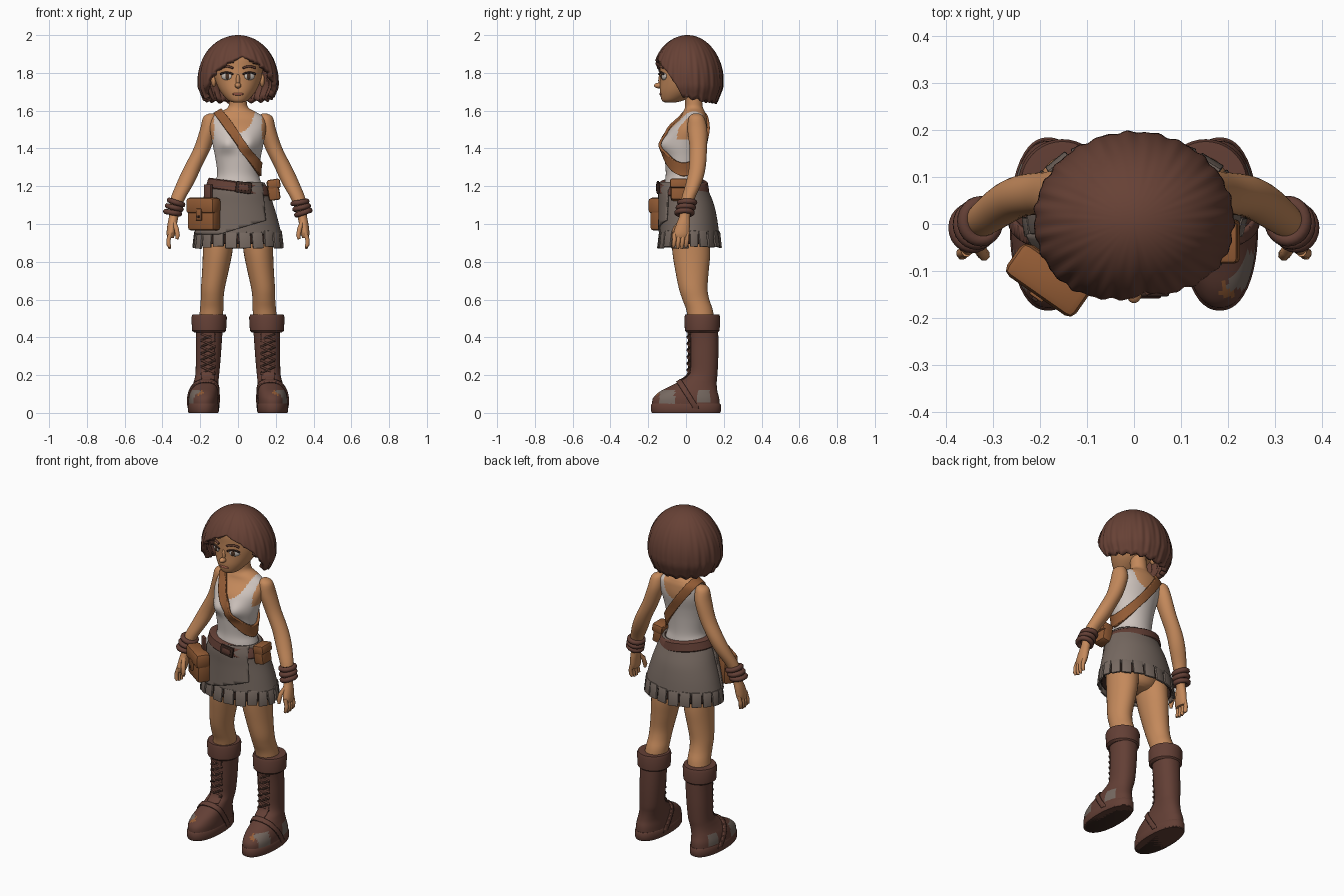
import bpy, bmesh, random
from math import sin, cos, pi, radians, sqrt, atan2, exp, copysign
from mathutils import Vector, Matrix

random.seed(4)
if "Cube" in bpy.data.objects:
    bpy.data.objects.remove(bpy.data.objects["Cube"], do_unlink=True)


def material(name, *rgb):
    m = bpy.data.materials.new(name)
    m.use_nodes = True
    m.diffuse_color = (*rgb, 1)
    bsdf = next(n for n in m.node_tree.nodes if n.type == 'BSDF_PRINCIPLED')
    bsdf.inputs["Base Color"].default_value = (*rgb, 1)
    bsdf.inputs["Roughness"].default_value = 0.8
    return m


SKIN = material("skin", .55, .25, .105)
HAIR = material("hair_brown", .135, .053, .036)
BOOT = material("boot_leather", .125, .05, .036)
TAN = material("tan_leather", .29, .105, .035)
SHIRT = material("shirt_white", .62, .55, .51)
GREY = material("skirt_grey", .18, .14, .118)
DARK = material("dark_brown", .045, .022, .016)
LIP = material("lip", .38, .12, .075)
EYE = material("eye_white", .55, .5, .46)
IRIS = material("iris", .07, .035, .02)


def smooth(ob, angle=40):
    bpy.ops.object.select_all(action='DESELECT')
    ob.select_set(True)
    bpy.context.view_layer.objects.active = ob
    bpy.ops.object.shade_smooth_by_angle(angle=radians(angle))


def make(bm, name, *mats, angle=40):
    me = bpy.data.meshes.new(name)
    bm.to_mesh(me)
    bm.free()
    ob = bpy.data.objects.new(name, me)
    bpy.context.collection.objects.link(ob)
    for m in mats:
        me.materials.append(m)
    smooth(ob, angle)
    return ob


def solidify(ob, thickness, offset):
    mod = ob.modifiers.new("thickness", 'SOLIDIFY')
    mod.thickness, mod.offset = thickness, offset
    return ob


def grid_faces(bm, rows):
    for lo, hi in zip(rows, rows[1:]):
        for j in range(len(lo)):
            k = (j + 1) % len(lo)
            bm.faces.new((lo[j], lo[k], hi[k], hi[j]))


def loft(name, rings, *mats, side=1, n=32, sub=4, cap=True, sq=1.0, tilt=0, shape=None):
    """Skin over oval rings (z, x, y, rx, ry), listed bottom to top."""
    rings = sorted(rings)
    pts = []
    for i in range(len(rings) - 1):
        quad = [rings[max(i - 1, 0)], rings[i], rings[i + 1], rings[min(i + 2, len(rings) - 1)]]
        for k in range(sub):
            t = k / sub
            pts.append([b + .5 * t * (c - a + t * (2*a - 5*b + 4*c - d + t * (3*(b - c) + d - a)))
                        for a, b, c, d in zip(*quad)])
    pts.append(rings[-1])
    bm = bmesh.new()
    rows = []
    for z, x, y, rx, ry in pts:
        row = []
        for j in range(n):
            a = 2 * pi * j / n
            co = Vector((side * x + rx * copysign(abs(sin(a)) ** sq, sin(a)),
                         y - ry * copysign(abs(cos(a)) ** sq, cos(a)), z))
            co.z += tilt * co.x
            row.append(bm.verts.new(shape(co) if shape else co))
        rows.append(row)
    grid_faces(bm, rows)
    if cap:
        bm.faces.new(rows[0][::-1])
        bm.faces.new(rows[-1])
    return make(bm, name, *mats)


def slice_copy(src, name, mat, planes, thickness):
    """Raised copy of the part of a surface lying inside some planes."""
    bm = bmesh.new()
    bm.from_mesh(src.data)
    for co, no in planes:
        bmesh.ops.bisect_plane(bm, geom=bm.verts[:] + bm.edges[:] + bm.faces[:],
                               plane_co=co, plane_no=no, clear_outer=True)
    for f in bm.faces:
        f.material_index = 0
    return solidify(make(bm, name, mat), thickness, 1)


def band(src, name, mat, co, no, half, thickness):
    co, no = Vector(co), Vector(no).normalized()
    return slice_copy(src, name, mat, [(co + no * half, no), (co - no * half, -no)], thickness)


def box(name, loc, size, mat, rot=(0, 0, 0), bevel=.006):
    bm = bmesh.new()
    bmesh.ops.create_cube(bm, size=1)
    bmesh.ops.scale(bm, vec=size, verts=bm.verts)
    bmesh.ops.bevel(bm, geom=bm.edges[:], offset=bevel, segments=2, affect='EDGES', profile=.5)
    ob = make(bm, name, mat)
    ob.location, ob.rotation_euler = loc, rot
    return ob


def ball(name, loc, radii, mat, turn=0):
    bm = bmesh.new()
    bmesh.ops.create_uvsphere(bm, u_segments=24, v_segments=14, radius=1)
    bmesh.ops.scale(bm, vec=radii, verts=bm.verts)
    ob = make(bm, name, mat, angle=60)
    ob.location, ob.rotation_euler = loc, (0, 0, turn)
    return ob


def tube(name, pts, r, mat, taper=1.0, closed=False):
    cu = bpy.data.curves.new(name, 'CURVE')
    cu.dimensions, cu.bevel_depth, cu.bevel_resolution, cu.use_fill_caps = '3D', r, 2, True
    sp = cu.splines.new('POLY')
    sp.points.add(len(pts) - 1)
    sp.use_cyclic_u = closed
    for p, co in zip(sp.points, pts):
        p.co = (*co, 1)
    sp.points[-1].radius = taper
    cu.materials.append(mat)
    ob = bpy.data.objects.new(name, cu)
    bpy.context.collection.objects.link(ob)
    bpy.ops.object.select_all(action='DESELECT')
    ob.select_set(True)
    bpy.context.view_layer.objects.active = ob
    bpy.ops.object.convert(target='MESH')
    smooth(bpy.context.view_layer.objects.active, 60)


# Torso and neck, with the tank top coloured by its neckline and armholes
def bust(co):
    if co.y < 0:
        co.y -= .028 * exp(-((abs(co.x) - .06) / .045) ** 2 - ((co.z - 1.425) / .045) ** 2)
    return co


torso = loft("torso", [(1.15, 0, -.01, .145, .11), (1.22, 0, -.012, .122, .1), (1.27, 0, -.012, .11, .095),
                       (1.35, 0, -.012, .12, .1), (1.42, 0, -.008, .134, .105), (1.5, 0, .012, .148, .1),
                       (1.56, 0, .038, .14, .072), (1.59, 0, .042, .1, .06), (1.615, 0, .042, .056, .048),
                       (1.65, 0, .04, .046, .045), (1.72, 0, .03, .046, .045)],
             SHIRT, SKIN, n=112, sub=9, shape=bust)
for f in torso.data.polygons:
    x, z = abs(f.center.x), f.center.z
    f.material_index = int(z > 1.485 + .11 * (x / .09) ** 3 or (x > .127 and z > 1.45))
band(torso, "shoulder_strap", TAN, (0, 0, 1.447), (1.39, 0, 1), .023, .014)

# Head and face
loft("head", [(1.643, 0, -.085, .02, .025), (1.655, 0, -.07, .052, .058), (1.7, 0, -.035, .092, .103),
              (1.76, 0, -.012, .12, .125), (1.82, 0, 0, .13, .138), (1.9, 0, 0, .125, .135),
              (1.95, 0, 0, .07, .08)], SKIN, n=48, sub=6)
ball("nose", (0, -.145, 1.733), (.017, .024, .015), SKIN)
ball("nose_bridge", (0, -.133, 1.76), (.011, .014, .035), SKIN)
ball("mouth", (0, -.132, 1.688), (.029, .009, .008), LIP)
for s in (1, -1):
    turn = s * .42
    ball("eye", (s * .06, -.118, 1.782), (.031, .011, .02), EYE, turn)
    ball("iris", (s * .057, -.125, 1.782), (.015, .007, .017), IRIS, turn)
    arc = [(s * (.06 + .034 * k / 3), -.131 + .012 * k / 3, 1.802 - .009 * (k / 3) ** 2) for k in range(-3, 4)]
    tube("upper_lash", arc, .005, DARK)
    tube("eyebrow", [(x, y - .004, z + .032) for x, y, z in arc], .006, HAIR)
    ball("ear", (s * .128, .01, 1.76), (.014, .025, .035), SKIN)


# Bobbed hair: columns fall from the crown to a hem that rises over the face
def hem(a):
    keys = [(0, 1.89), (.45, 1.855), (.85, 1.8), (1.1, 1.73), (1.3, 1.67), (2, 1.65), (3.2, 1.64)]
    for (a0, z0), (a1, z1) in zip(keys, keys[1:]):
        if a <= a1:
            return z0 + (z1 - z0) * (a - a0) / (a1 - a0)


bm = bmesh.new()
rows = []
for i in range(31):
    t, row = i / 30, []
    for j in range(180):
        a = 2 * pi * j / 180
        off = abs((a - .15 + pi) % (2 * pi) - pi)
        d = (2 - hem(off) + .007 * sin(19 * a) * (off > 1)) * t * t
        r = sqrt(1 - (1 - min(d, .24) / .24) ** 2) - 2 * max(0, d - .275)
        r *= 1 + t * (.011 * sin(23 * a + 4 * t) + .009 * sin(37 * a - 5 * t))
        r *= 1 - .05 * exp(-(off / .06) ** 2)
        row.append(bm.verts.new((.213 * r * sin(a), .007 - .19 * r * cos(a), 2 - d)))
    rows.append(row)
grid_faces(bm, rows[::-1])
bmesh.ops.remove_doubles(bm, verts=bm.verts, dist=.0002)
solidify(make(bm, "hair", HAIR, angle=50), .03, -1)

# Arms, hands and wrist bands
for s in (1, -1):
    loft("arm", [(1.585, .14, .055, .012, .015), (1.565, .148, .055, .036, .04), (1.5, .157, .06, .044, .052),
                 (1.4, .19, .065, .045, .046), (1.3, .24, .06, .046, .044), (1.22, .277, .042, .046, .042),
                 (1.13, .32, .01, .038, .035), (1.05, .338, -.005, .026, .028), (1, .348, -.015, .025, .036),
                 (.95, .355, -.025, .023, .042), (.925, .357, -.027, .016, .036)], SKIN, side=s)
    for k in range(4):
        y, tip = -.059 + .022 * k, .868 + .008 * (k - 1.5) ** 2 / 2
        tube("finger", [(s * .357, y, .955), (s * .368, y - .003, .915), (s * .367, y - .006, .89),
                        (s * .36, y - .008, tip)], .0115, SKIN, .6)
    tube("thumb", [(s * .34, -.03, 1.01), (s * .326, -.058, .975), (s * .32, -.066, .94),
                   (s * .322, -.068, .92)], .013, SKIN, .6)
    for k in range(3):
        z = 1.06 + .027 * k
        m = Matrix.Rotation(s * -.25 + .08 * (k - 1), 3, 'Y')
        c = Vector((s * (.346 - .009 * k), -.008 + .007 * k, z))
        tube("wrist_band", [c + m @ Vector((.037 * cos(q * pi / 12), .04 * sin(q * pi / 12), 0))
                            for q in range(24)], .0145, BOOT, closed=True)

# Pelvis and legs
loft("pelvis", [(.87, 0, .03, .05, .05), (.9, 0, .028, .11, .085), (1, 0, .015, .165, .12), (1.15, 0, 0, .14, .11)], SKIN)
for s in (1, -1):
    loft("leg", [(.98, .1, .02, .085, .1), (.85, .108, .028, .078, .1), (.75, .12, .032, .07, .088),
                 (.66, .133, .038, .063, .076), (.6, .137, .052, .06, .071), (.54, .14, .073, .062, .07),
                 (.45, .15, .085, .062, .068)], SKIN, side=s)

# Boots: upper with worn patches, sole, cuff, tongue, laces and instep strap
for s in (1, -1):
    boot = loft("boot", [(.03, .183, 0, .078, .178), (.075, .183, 0, .079, .176), (.11, .18, .012, .075, .155),
                         (.14, .174, .038, .069, .125), (.17, .168, .066, .065, .097), (.21, .162, .09, .063, .077),
                         (.3, .157, .094, .066, .077), (.4, .153, .093, .069, .078), (.48, .153, .088, .075, .08)],
                BOOT, GREY, TAN, side=s, n=64, sub=5, sq=.9)
    for f in boot.data.polygons:
        x, y, z = s * f.center.x, f.center.y, f.center.z
        if x > .2 and z < .125 and (-.14 < y < -.06 or (.06 < y < .13 and z > .06)):
            f.material_index = 1
        elif z < .14 and .185 < x < .215 and -.155 < y < -.125:
            f.material_index = 2
    loft("sole", [(0, .183, 0, .078, .18), (.008, .183, 0, .082, .185), (.042, .183, 0, .082, .185),
                  (.05, .183, 0, .078, .18)], BOOT, side=s, n=48, sub=1, sq=.9)
    loft("outsole", [(-.0, .183, 0, .074, .176), (.004, .183, 0, .08, .183)], DARK, side=s, n=48, sub=1, sq=.9)
    loft("boot_cuff", [(.425, .153, .086, .078, .082), (.435, .153, .086, .09, .092), (.505, .153, .086, .094, .095),
                       (.52, .153, .086, .088, .09), (.521, .153, .086, .068, .07)], BOOT, side=s, n=40, sub=1)
    band(boot, "instep_strap", BOOT, (0, -.01, .125), (0, .84, .54), .014, .008)
    slice_copy(boot, "boot_tongue", BOOT, [((s * .158 + .033, 0, 0), (1, 0, 0)), ((s * .158 - .033, 0, 0), (-1, 0, 0)),
                                           ((0, .08, 0), (0, 1, 0)), ((0, 0, .17), (0, 0, -1))], .006)
    for k in range(7):
        z, y = .175 + .035 * k, .009 - .003 * (k == 0)
        for d in (1, -1):
            tube("boot_lace", [(s * .158 - d * .037, y + .012, z), (s * .158, y - .002, z + .017),
                               (s * .158 + d * .037, y + .012, z + .034)], .0055, DARK if d > 0 else BOOT)

# Skirt, wrap panel and hem pleats
skirt = loft("skirt", [(.945, 0, .018, .23, .158), (1.02, 0, .014, .212, .152), (1.1, 0, .006, .188, .143),
                       (1.17, 0, -.008, .165, .13), (1.22, 0, -.013, .14, .115)], GREY, n=64, cap=False)
solidify(skirt, .012, -1)
slice_copy(skirt, "wrap_panel", GREY, [((.14, 0, 1.05), (1, 0, .1)), ((0, -.02, 0), (0, 1, 0)),
                                       ((0, 0, .975), (.3, 0, -1))], .009)
solidify(loft("underskirt", [(.895, 0, .018, .222, .15), (.96, 0, .018, .216, .147)], DARK, n=64, cap=False), .008, -1)
for k in range(20):
    a = 2 * pi * (k + .5) / 20
    out = atan2(sin(a) / .23, cos(a) / .16)
    box("skirt_pleat", (.229 * sin(a), .018 - .158 * cos(a), .917 + random.uniform(-.006, .006)),
        (.038 + .024 * abs(cos(a)), .012, .085), GREY, (-.12, random.uniform(-.06, .06), out + random.uniform(-.1, .1)), .003)

# Belt and buckle
loft("belt", [(1.168, 0, -.013, .166, .132), (1.174, 0, -.013, .17, .136), (1.218, 0, -.013, .158, .128),
              (1.224, 0, -.013, .15, .12)], BOOT, n=64, sub=1, tilt=-.14)
box("belt_buckle", (.03, -.148, 1.193), (.085, .014, .06), DARK, (0, .14, 0))
box("buckle_plate", (.03, -.152, 1.193), (.055, .014, .034), BOOT, (0, .14, 0))

# Large hanging pouch with flap, clasp and hanger
turn = Matrix.Rotation(-.61, 3, 'Z')
for name, loc, size, mat in (("pouch_body", (0, 0, -.012), (.17, .075, .155), TAN),
                             ("pouch_flap", (0, -.006, .042), (.18, .082, .085), TAN),
                             ("pouch_clasp", (0, -.046, -.005), (.034, .014, .062), TAN),
                             ("clasp_stud", (0, -.054, -.016), (.014, .01, .014), DARK),
                             ("pouch_hanger", (.01, .025, .11), (.045, .018, .09), BOOT)):
    box(name, Vector((-.18, -.115, 1.055)) + turn @ Vector(loc), size, mat, (0, 0, -.61), min(size) * .22)

# Small hip pouch
box("hip_pouch", (.188, -.037, 1.18), (.062, .088, .11), TAN, (0, -.15, 0), .012)
box("hip_pouch_flap", (.19, -.037, 1.212), (.068, .094, .05), TAN, (0, -.15, 0), .01)
